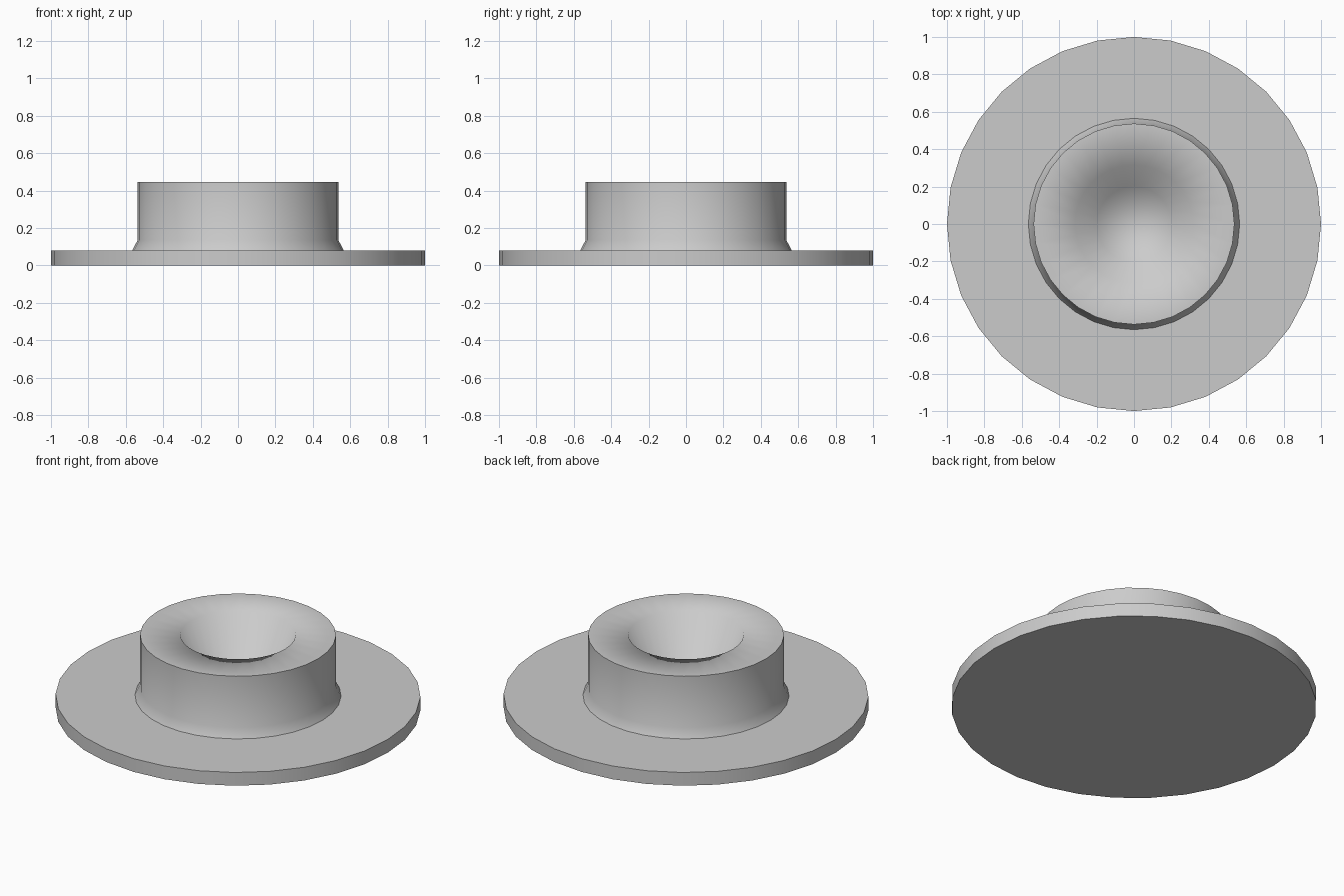
import bpy
import bmesh
from math import cos, sin, tau

cube = bpy.data.objects.get("Cube")
if cube:
    bpy.data.objects.remove(cube)

grey = bpy.data.materials.new("plain grey")
grey.use_nodes = True
colour = (0.6, 0.6, 0.6, 1)
grey.diffuse_color = colour
grey.node_tree.nodes["Principled BSDF"].inputs["Base Color"].default_value = colour

SIDES = 32


def lathe(name, profile):
    """Turn (radius, height, sharp) points around z and cap both ends."""
    bm = bmesh.new()
    rings = []
    for r, z, _ in profile:
        rings.append([bm.verts.new((r * cos(tau * i / SIDES), r * sin(tau * i / SIDES), z))
                      for i in range(SIDES)])
    for low, high in zip(rings, rings[1:]):
        for i in range(SIDES):
            j = (i + 1) % SIDES
            bm.faces.new((low[i], low[j], high[j], high[i]))
    bm.faces.new(rings[0][::-1])
    bm.faces.new(rings[-1])
    for face in bm.faces:
        face.smooth = True
    for ring, point in zip(rings, profile):
        for i in range(SIDES):
            edge = bm.edges.get((ring[i], ring[(i + 1) % SIDES]))
            edge.smooth = not point[2]
    mesh = bpy.data.meshes.new(name)
    bm.to_mesh(mesh)
    bm.free()
    mesh.materials.append(grey)
    obj = bpy.data.objects.new(name, mesh)
    bpy.context.collection.objects.link(obj)
    return obj


# Wide base plate, flared collar and softly shaded central well in one turned piece
lathe("flanged_hub", [
    (1.0, 0.0, True),
    (1.0, 0.08, True),
    (0.565, 0.08, True),
    (0.537, 0.135, False),
    (0.537, 0.446, True),
    (0.316, 0.446, False),
    (0.2, 0.17, False),
])
